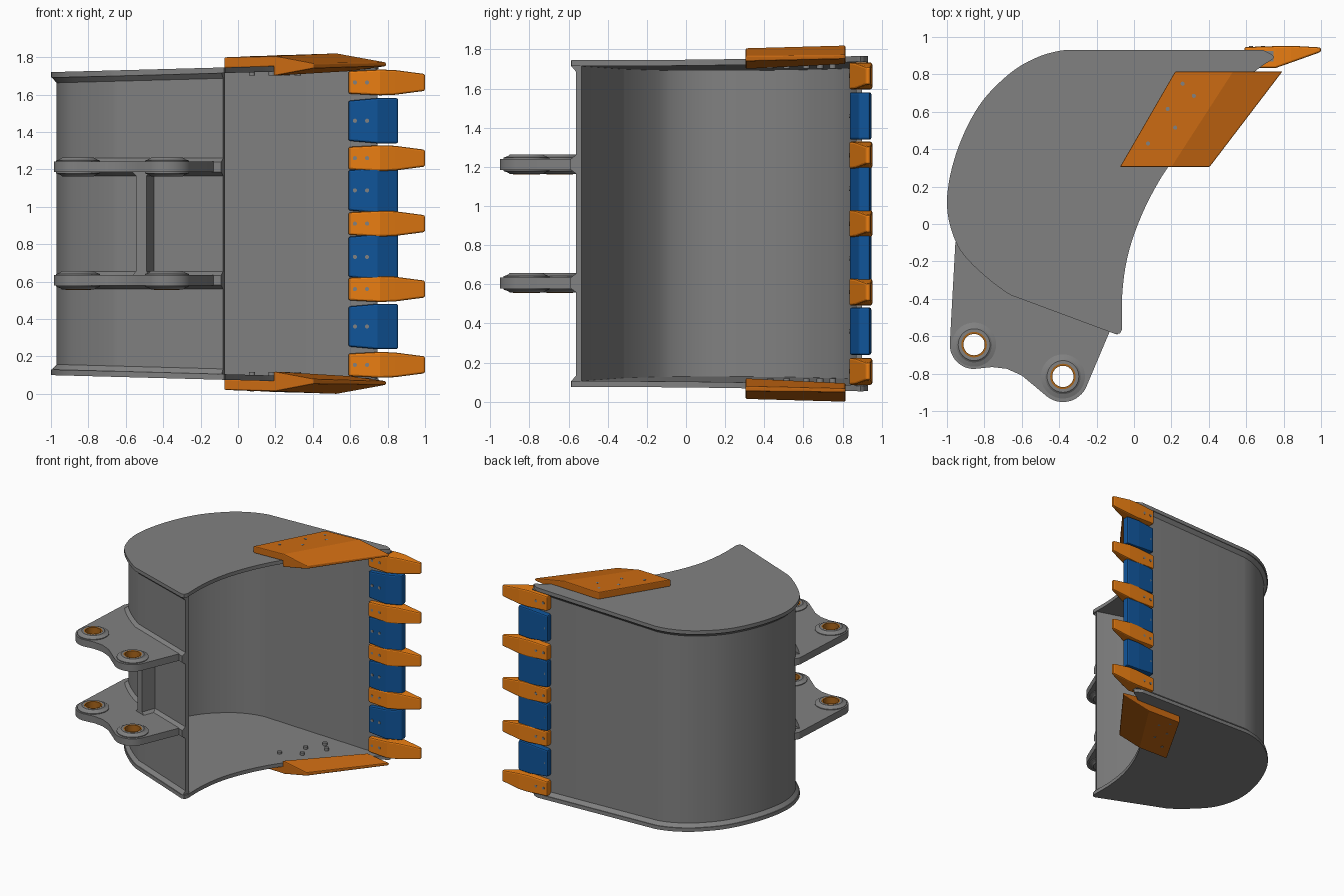
import bpy, bmesh
from math import sin, cos, pi, radians
from mathutils import Vector

if "Cube" in bpy.data.objects:
    bpy.data.objects.remove(bpy.data.objects["Cube"])

MID = 0.91                      # mid height, everything mirrors about it


def material(name, rgb):
    m = bpy.data.materials.new(name)
    m.diffuse_color = (*rgb, 1)
    m.use_nodes = True
    m.node_tree.nodes["Principled BSDF"].inputs["Base Color"].default_value = m.diffuse_color
    return m


GREY = material("grey_steel", (0.22, 0.22, 0.22))
ORANGE = material("orange_teeth", (0.83, 0.21, 0.006))
DARK_ORANGE = material("orange_cutters", (0.60, 0.145, 0.006))
BLUE = material("blue_paint", (0.005, 0.089, 0.32))
BRONZE = material("bronze", (0.40, 0.13, 0.01))


def smooth(ob):
    bpy.ops.object.select_all(action='DESELECT')
    ob.select_set(True)
    bpy.context.view_layer.objects.active = ob
    bpy.ops.object.shade_smooth_by_angle(angle=radians(18))


def loft(name, rings, mat=GREY, bevel=0, soft=False, closed=False):
    """Skin closed rings of points; cap the ends unless the loft is closed."""
    bm = bmesh.new()
    vs = [[bm.verts.new(p) for p in r] for r in rings]
    n = len(vs[0])
    pairs = list(zip(vs, vs[1:])) + ([(vs[-1], vs[0])] if closed else [])
    for a, b in pairs:
        for i in range(n):
            j = (i + 1) % n
            bm.faces.new((a[i], a[j], b[j], b[i]))
    if not closed:
        bm.faces.new(vs[0])
        bm.faces.new(vs[-1])
    bmesh.ops.recalc_face_normals(bm, faces=bm.faces)
    me = bpy.data.meshes.new(name)
    bm.to_mesh(me)
    bm.free()
    ob = bpy.data.objects.new(name, me)
    bpy.context.collection.objects.link(ob)
    me.materials.append(mat)
    if bevel:
        mod = ob.modifiers.new("bevel", 'BEVEL')
        mod.width, mod.segments = bevel, 2
        mod.limit_method, mod.angle_limit = 'ANGLE', radians(25)
    if soft:
        smooth(ob)
    return ob


def lathe(name, prof, x, y, z, mat=GREY, n=40):
    rings = [[(x + r * cos(2 * pi * k / n), y + r * sin(2 * pi * k / n), z + h)
              for r, h in prof] for k in range(n)]
    return loft(name, rings, mat, soft=True, closed=True)


def rod(name, a, b, r, n=24):
    a, b = Vector(a), Vector(b)
    q = (b - a).to_track_quat('Z', 'Y')
    circ = [q @ Vector((r * cos(2 * pi * k / n), r * sin(2 * pi * k / n), 0)) for k in range(n)]
    return loft(name, [[a + c for c in circ], [b + c for c in circ]], soft=True)


def arc(x, y, r, a0, a1, n=12):
    return [(x + r * cos(radians(a0 + (a1 - a0) * k / n)),
             y + r * sin(radians(a0 + (a1 - a0) * k / n))) for k in range(n + 1)]


def spline(pts, n=7):
    """Curve through all points except the first and last, which steer it."""
    p = [Vector(q) for q in pts]
    out = []
    for i in range(1, len(p) - 2):
        a, b, c, d = p[i - 1:i + 3]
        for k in range(n):
            t = k / n
            out.append(0.5 * (2 * b + (c - a) * t + (2 * a - 5 * b + 4 * c - d) * t ** 2
                              + (3 * b - a - 3 * c + d) * t ** 3))
    return out + [p[-2]]


def half(x):                    # outer half height: the bucket flares towards the teeth
    return 0.837 + 0.027 * x


# Curved back outline, from lip round to mouth corner
back = spline([(-.22, .93), (-.37, .93), (-.52, .89), (-.67, .80), (-.83, .63), (-.95, .38),
               (-1, .12), (-.955, -.09), (-.85, -.23), (-.66, -.38), (-.5, -.438)])
mouth = spline([(-.063, -.6), (-.063, -.56), (-.063, -.38), (-.04, -.2), (.01, -.03), (.09, .15),
                (.2, .33), (.4, .59), (.64, .81), (.74, .88), (.8, .92)], 5)
path = [Vector((.745, .93))] + back + [Vector((-.09, -.591))]


def offset(d):
    out = []
    for i, p in enumerate(path):
        t = (path[min(i + 1, len(path) - 1)] - path[max(i - 1, 0)]).normalized()
        out.append(p + d * Vector((-t.y, t.x)))
    return out


# Side plates
outline = [Vector((.69, .93))] + back + [Vector((-.1, -.588)), Vector((-.075, -.586))] \
    + mouth + [Vector((.75, .892)), Vector((.735, .908))]
for side, s in (("upper", 1), ("lower", -1)):
    loft(f"{side}_side_plate",
         [[(p.x, p.y, MID + s * (half(p.x) - d)) for p in outline] for d in (0, .03)], soft=True)

# Wrapped shell, widening into weld fillets at the side plates
inner = offset(.06)[::-1]
rings = []
for s, drop, d in ((1, .028, .004), (1, .058, .03), (-1, .058, .03), (-1, .028, .004)):
    rings.append([(p.x, p.y, MID + s * (half(p.x) - drop)) for p in offset(d) + inner])
loft("bucket_shell", rings, soft=True)

# Hanger ears with bosses, bushings and welds
EYES = [(-.855, -.645), (-.38, -.815)]
seam = [tuple(p) for p in offset(.04) if p.y < -.04 and p.x < -.3][::-1]
ear = [(-.12, -.545)] + seam + [(-.955, -.1)] \
    + arc(*EYES[0], .13, 180, 270) \
    + [(-.76, -.765), (-.68, -.774), (-.6, -.81), (-.53, -.868)] \
    + arc(*EYES[1], .137, 230, 335) + [(-.13, -.575)]
for side, s in (("upper", 1), ("lower", -1)):
    z = MID + s * .303
    cu = bpy.data.curves.new(f"{side}_ear", 'CURVE')
    cu.dimensions, cu.fill_mode, cu.extrude = '2D', 'BOTH', .028
    cu.materials.append(GREY)
    for loop in [ear] + [arc(x, y, .07, 0, 351, 39) for x, y in EYES]:
        sp = cu.splines.new('POLY')
        sp.points.add(len(loop) - 1)
        for pt, (x, y) in zip(sp.points, loop):
            pt.co = (x, y, 0, 1)
        sp.use_cyclic_u = True
    ob = bpy.data.objects.new(f"{side}_ear", cu)
    bpy.context.collection.objects.link(ob)
    ob.location.z = z
    bpy.ops.object.select_all(action='DESELECT')
    ob.select_set(True)
    bpy.context.view_layer.objects.active = ob
    bpy.ops.object.convert(target='MESH')
    smooth(bpy.context.object)
    for k, (x, y) in enumerate(EYES):
        lathe(f"{side}_ear_boss_{k}", [(.066, -.05), (.085, -.05), (.095, -.042), (.118, -.034),
                                       (.118, .034), (.095, .042), (.085, .05), (.066, .05)],
              x, y, z)
        lathe(f"{side}_bushing_{k}", [(.057, -.051), (.068, -.051), (.068, .051), (.057, .051)],
              x, y, z, BRONZE)
    weld = [[(*a, z - .05), (*a, z + .05), (*b, z + .026), (*b, z - .026)]
            for a, b in zip(offset(.034), offset(0)) if a.y < -.12]
    loft(f"{side}_ear_weld", weld, soft=True)

# Cross brace between the ears, flared where it is welded
brace = [Vector(p) for p in ((-.545, -.515), (-.49, -.535), (-.44, -.4), (-.495, -.38))]
side_dir = Vector((.94, -.34))
loft("ear_cross_brace", [[(*(p + side_dir * g * (-1 if i in (0, 3) else 1)), MID + h)
                          for i, p in enumerate(brace)]
                         for h, g in ((-.285, .03), (-.255, 0), (.255, 0), (.285, .03))])


def lip_part(name, z, stations, mat, bolt_end):
    """Wedge over the lip from (x, inner y, outer y, half height) stations, plus bolts."""
    loft(name, [[(x, a, z - h), (x, b, z - h), (x, b, z + h), (x, a, z + h)]
                for x, a, b, h in stations], mat, bevel=.01)
    for k, x in enumerate((.625, .69)):
        rod(f"{name}_bolt_{k}", (x, .833, z), (x, bolt_end, z), .011)


# Teeth and lip shrouds
for i, h in enumerate((-.755, -.35, 0, .35, .755)):
    lip_part(f"tooth_{i}", MID + h, [(.59, .835, .946, .06), (.76, .835, .951, .069),
                                     (.84, .863, .953, .066), (1, .92, .944, .045)],
             ORANGE, .951)
for i, h in enumerate((-.55, -.178, .178, .55)):
    lip_part(f"lip_shroud_{i}", MID + h, [(.59, .837, .942, .107), (.745, .837, .947, .121),
                                          (.856, .885, .94, .121)], BLUE, .943)

# Bolted side cutters that wrap the side plate edges
near = [(-.075, .833), (-.075, .889), (.2, .896), (.404, .857), (.404, .83), (.19, .79), (.19, .84)]
far = [(.22, .84), (.22, .9), (.53, .91), (.793, .862), (.793, .842), (.6, .815), (.6, .85)]
BOLTS = [(.26, .75), (.32, .685), (.18, .615), (.22, .515), (.075, .43)]
for side, s in (("upper", 1), ("lower", -1)):
    loft(f"{side}_side_cutter", [[(x, y, MID + s * h) for x, h in sec]
                                 for y, sec in ((.305, near), (.815, far))],
         DARK_ORANGE, bevel=.006)
    for k, (x, y) in enumerate(BOLTS):
        top = half(x) + .058
        rod(f"{side}_cutter_bolt_{k}", (x, y, MID + s * .8), (x, y, MID + s * top), .011)
        rod(f"{side}_cutter_nut_{k}", (x, y, MID + s * .792), (x, y, MID + s * .815), .017)
